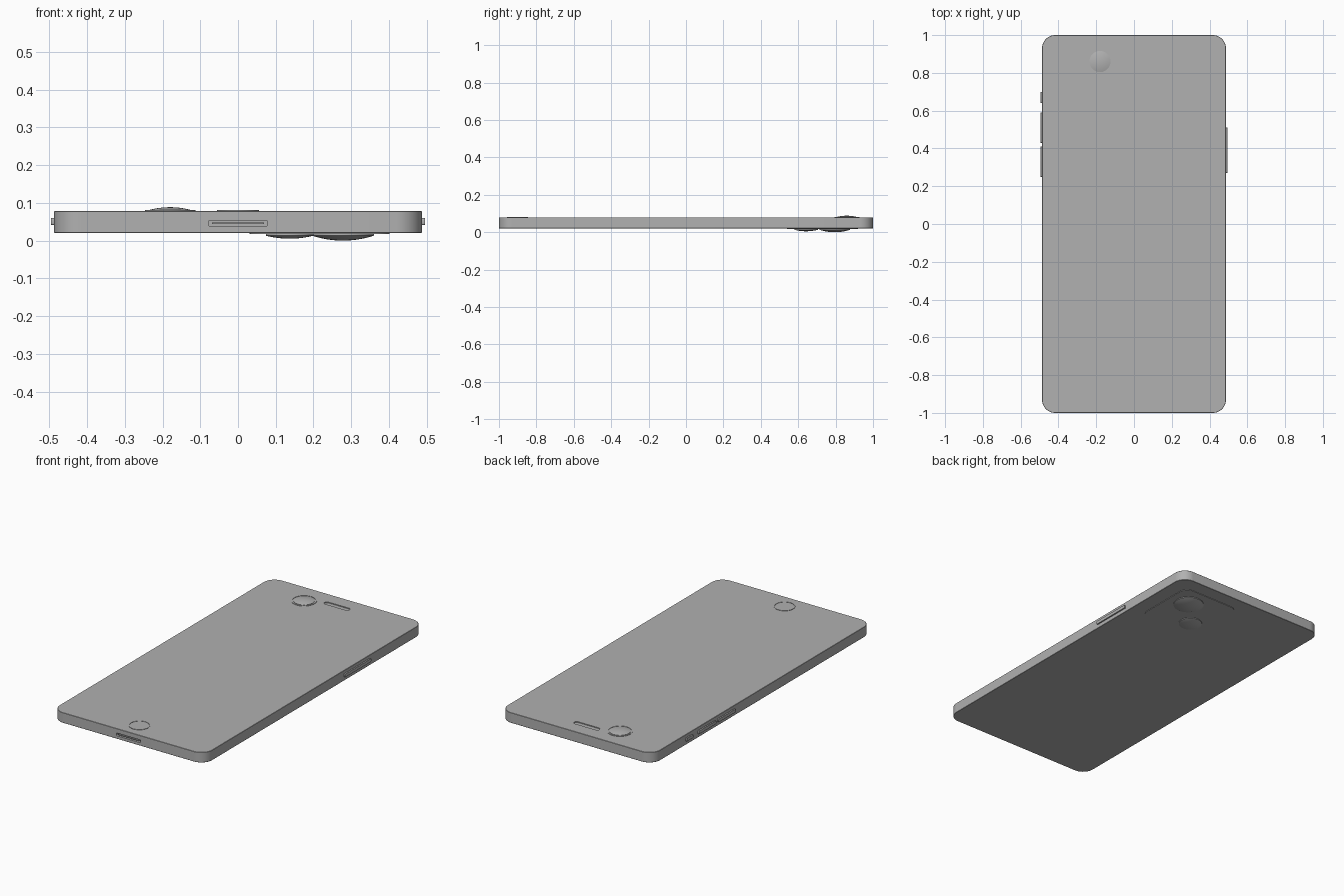
import bpy, bmesh
from math import sin, cos, pi
from mathutils import Matrix

if "Cube" in bpy.data.objects:
    bpy.data.objects.remove(bpy.data.objects["Cube"])

grey = bpy.data.materials.new("mid_grey")
grey.diffuse_color = (0.44, 0.44, 0.44, 1)
grey.use_nodes = True
grey.node_tree.nodes["Principled BSDF"].inputs["Base Color"].default_value = grey.diffuse_color


def shade(ob):
    bpy.ops.object.select_all(action='DESELECT')
    bpy.context.view_layer.objects.active = ob
    ob.select_set(True)
    bpy.ops.object.shade_smooth_by_angle(angle=0.42)


def finish(bm, name):
    bmesh.ops.recalc_face_normals(bm, faces=bm.faces[:])
    mesh = bpy.data.meshes.new(name)
    bm.to_mesh(mesh)
    bm.free()
    mesh.materials.append(grey)
    ob = bpy.data.objects.new(name, mesh)
    bpy.context.collection.objects.link(ob)
    shade(ob)
    return ob


def slab(name, centre, w, h, depth, r, rot=Matrix(), n=10, edge=0.0):
    """Rounded rectangle w x h, extruded by depth along its local z."""
    bm = bmesh.new()
    pts = []
    for i, (sx, sy) in enumerate([(1, 1), (-1, 1), (-1, -1), (1, -1)]):
        for k in range(n + 1):
            a = (i + k / n) * pi / 2
            pts.append((sx * (w / 2 - r) + r * cos(a), sy * (h / 2 - r) + r * sin(a), -depth / 2))
    face = bm.faces.new([bm.verts.new(p) for p in pts])
    top = bmesh.ops.extrude_face_region(bm, geom=[face])
    moved = [g for g in top['geom'] if isinstance(g, bmesh.types.BMVert)]
    bmesh.ops.translate(bm, verts=moved, vec=(0, 0, depth))
    bmesh.ops.remove_doubles(bm, verts=bm.verts[:], dist=1e-6)
    if edge:
        rims = [e for e in bm.edges if abs(e.verts[0].co.z - e.verts[1].co.z) < 1e-6]
        bmesh.ops.bevel(bm, geom=rims, offset=edge, segments=1, affect='EDGES')
    bmesh.ops.transform(bm, verts=bm.verts[:], matrix=Matrix.Translation(centre) @ rot)
    return finish(bm, name)


def lathe(name, x, y, profile, n=48):
    """Turn (radius, z) points around a vertical axis at x, y."""
    bm = bmesh.new()
    verts = [bm.verts.new((r, 0, z)) for r, z in profile]
    edges = [bm.edges.new(p) for p in zip(verts, verts[1:])]
    bmesh.ops.spin(bm, geom=verts + edges, cent=(0, 0, 0), axis=(0, 0, 1),
                   angle=2 * pi, steps=n)
    bmesh.ops.remove_doubles(bm, verts=bm.verts[:], dist=1e-5)
    bmesh.ops.translate(bm, verts=bm.verts[:], vec=(x, y, 0))
    return finish(bm, name)


def dome(r, z0, z1):
    """Profile of a shallow cap running from its rim at z0 to its tip at z1."""
    return [(r * (1 - k / 8), z0 + (z1 - z0) * (1 - (1 - k / 8) ** 2)) for k in range(9)]


def cut(target, cutters):
    """Subtract the cutters, bake the result, then shade it and drop the cutters."""
    for c in cutters:
        mod = target.modifiers.new(c.name, 'BOOLEAN')
        mod.operation = 'DIFFERENCE'
        mod.solver = 'EXACT'
        mod.object = c
    deps = bpy.context.evaluated_depsgraph_get()
    mesh = bpy.data.meshes.new_from_object(target.evaluated_get(deps))
    target.modifiers.clear()
    target.data = mesh
    for c in cutters:
        bpy.data.objects.remove(c)
    # Long flat panels share no normals with the slot walls
    attr = mesh.attributes.get("sharp_edge")
    if attr:
        mesh.attributes.remove(attr)
    shade(target)


FACE_Y = Matrix.Rotation(pi / 2, 4, 'X')
FACE_X = Matrix.Rotation(pi / 2, 4, 'Y')

# Body with slots cut for the earpiece and charging port
body = slab("body", (0, 0, 0.0495), 0.974, 2.0, 0.059, 0.07, n=14, edge=0.0015)
cut(body, [slab("earpiece_cutter", (0, 0.905, 0.079), 0.16, 0.03, 0.01, 0.0148),
           slab("port_cutter", (0, -1.0, 0.0455), 0.156, 0.016, 0.08, 0.004, FACE_Y, 4)])

# Port tongue
slab("port_tongue", (0, -0.98, 0.0455), 0.138, 0.004, 0.036, 0.001, FACE_Y, 2)

# Home button: raised ring around a sunken pad
lathe("home_button", 0, -0.9, [(0, 0.077), (0.056, 0.077), (0.056, 0.081), (0.052, 0.081),
                               (0.052, 0.0795), (0, 0.0795)])

# Front camera: raised ring around a domed lens
lathe("front_camera_ring", -0.18, 0.86, [(0, 0.077), (0.067, 0.077), (0.067, 0.081), (0.061, 0.081),
                                         (0.061, 0.0785), (0, 0.0785)])
lathe("front_camera_lens", -0.18, 0.86, [(0, 0.078), (0.056, 0.078)] + dome(0.056, 0.081, 0.0885))

# Rear camera plate and lenses
slab("rear_camera_plate", (0.216, 0.73, 0.019), 0.37, 0.38, 0.004, 0.05)
for name, x, y, r, tip in [("rear_lens_large", 0.278, 0.795, 0.082, 0.0),
                           ("rear_lens_small", 0.137, 0.642, 0.063, 0.005)]:
    lathe(name, x, y, [(0, 0.018), (r, 0.018)] + dome(r, 0.013, tip))

# Side buttons
for name, side, y0, y1 in [("mute_switch", -1, 0.64, 0.70), ("volume_up", -1, 0.43, 0.59),
                           ("volume_down", -1, 0.25, 0.41), ("power_button", 1, 0.27, 0.51)]:
    slab(name, (side * 0.487, (y0 + y1) / 2, 0.0505), 0.018, y1 - y0, 0.016, 0.004, FACE_X, 4)
